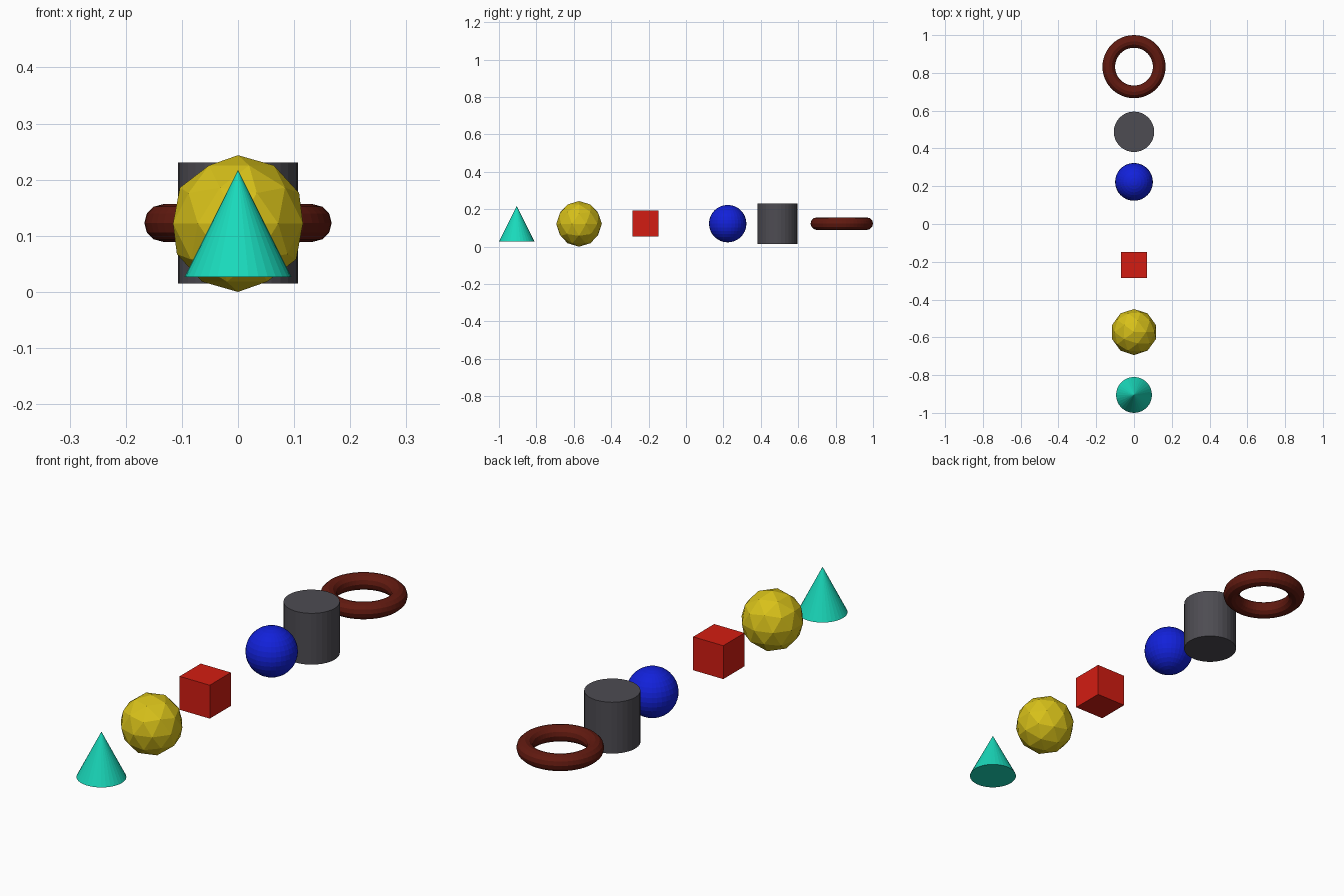
import bpy

if "Cube" in bpy.data.objects:
    bpy.data.objects.remove(bpy.data.objects["Cube"])

Z = 0.1218  # shared centre height of the row


def finish(name, color):
    """Name the new primitive and give it a plain colour."""
    obj = bpy.context.object
    obj.name = name
    mat = bpy.data.materials.new(name + "_colour")
    mat.diffuse_color = (*color, 1)
    mat.use_nodes = True
    mat.node_tree.nodes["Principled BSDF"].inputs["Base Color"].default_value = mat.diffuse_color
    obj.data.materials.append(mat)


mesh = bpy.ops.mesh

# Cone at the front end of the row
mesh.primitive_cone_add(vertices=32, radius1=0.095, radius2=0, depth=0.19,
                        location=(0, -0.905, Z))
finish("cone", (0.01, 0.70, 0.50))

# Faceted ball
mesh.primitive_ico_sphere_add(subdivisions=2, radius=0.1218, location=(0, -0.572, Z))
finish("faceted_ball", (0.68, 0.53, 0.01))

# Cube
mesh.primitive_cube_add(size=0.14, location=(0, -0.217, Z + 0.002))
finish("cube", (0.65, 0.012, 0.006))

# Round ball
mesh.primitive_uv_sphere_add(segments=32, ring_count=16, radius=0.1,
                             location=(0, 0.223, Z + 0.001))
finish("round_ball", (0.006, 0.015, 0.70))

# Cylinder
mesh.primitive_cylinder_add(vertices=32, radius=0.107, depth=0.215,
                            location=(0, 0.488, Z + 0.001))
finish("cylinder", (0.075, 0.072, 0.085))

# Ring at the back end of the row
mesh.primitive_torus_add(major_segments=48, minor_segments=12,
                         major_radius=0.1335, minor_radius=0.0335,
                         location=(0, 0.833, Z + 0.001))
finish("ring", (0.12, 0.010, 0.005))
